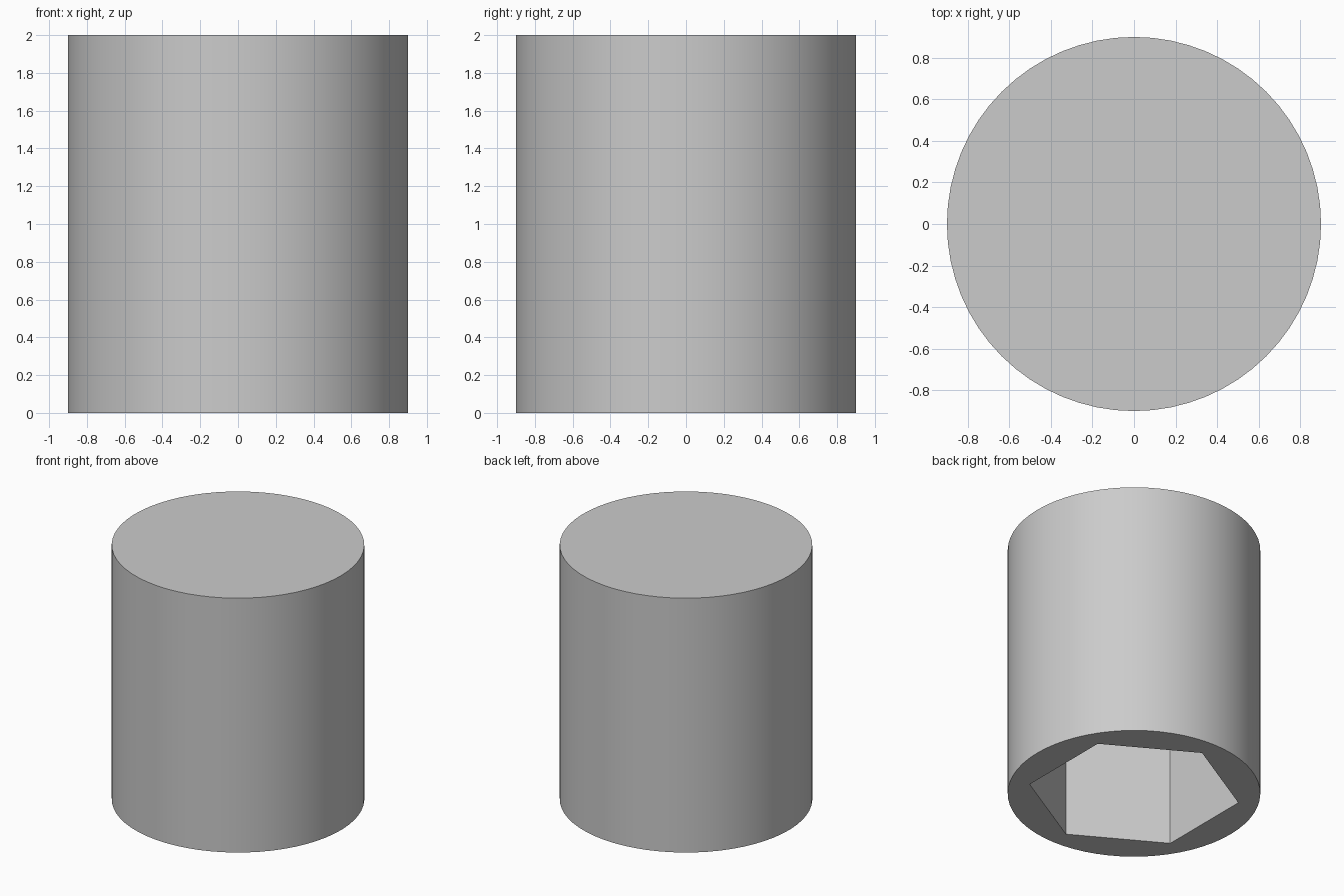
import bpy, bmesh
from math import cos, sin, pi, radians

cube = bpy.data.objects.get("Cube")
if cube:
    bpy.data.objects.remove(cube, do_unlink=True)

RADIUS, HEIGHT = 0.9, 2.0
SOCKET_RADIUS, SOCKET_DEPTH = 0.755, 1.5
SIDES = 64

grey = bpy.data.materials.new("plain grey")
grey.use_nodes = True
colour = (0.6, 0.6, 0.6, 1)
grey.diffuse_color = colour
grey.node_tree.nodes["Principled BSDF"].inputs["Base Color"].default_value = colour


def prism(name, sides, radius, bottom, top, turn=0.0):
    """Closed upright prism standing on the z axis."""
    bm = bmesh.new()
    ring = [bm.verts.new((radius * cos(turn + 2 * pi * i / sides),
                          radius * sin(turn + 2 * pi * i / sides), bottom))
            for i in range(sides)]
    base = bm.faces.new(ring)
    lifted = bmesh.ops.extrude_face_region(bm, geom=[base], use_keep_orig=True)
    verts = [g for g in lifted["geom"] if isinstance(g, bmesh.types.BMVert)]
    bmesh.ops.translate(bm, verts=verts, vec=(0, 0, top - bottom))
    bmesh.ops.recalc_face_normals(bm, faces=bm.faces)
    mesh = bpy.data.meshes.new(name)
    bm.to_mesh(mesh)
    bm.free()
    mesh.materials.append(grey)
    obj = bpy.data.objects.new(name, mesh)
    bpy.context.collection.objects.link(obj)
    return obj


# Round body with a closed top
body = prism("round_body", SIDES, RADIUS, 0, HEIGHT)

# Blind hexagonal socket cut up from the underside
cutter = prism("socket_cutter", 6, SOCKET_RADIUS, -0.2, SOCKET_DEPTH, radians(30))
cutter.hide_render = True
cutter.hide_set(True)
cut = body.modifiers.new("hex socket", "BOOLEAN")
cut.operation = "DIFFERENCE"
cut.solver = "EXACT"
cut.object = cutter

# Bake the cut, then drop the cutter
bpy.context.view_layer.update()
evaluated = body.evaluated_get(bpy.context.evaluated_depsgraph_get())
body.data = bpy.data.meshes.new_from_object(evaluated)
body.modifiers.clear()
bpy.data.objects.remove(cutter, do_unlink=True)

# Smooth wall, crisp rims and socket corners
bpy.ops.object.select_all(action="DESELECT")
body.select_set(True)
bpy.context.view_layer.objects.active = body
bpy.ops.object.shade_smooth_by_angle(angle=radians(30))
